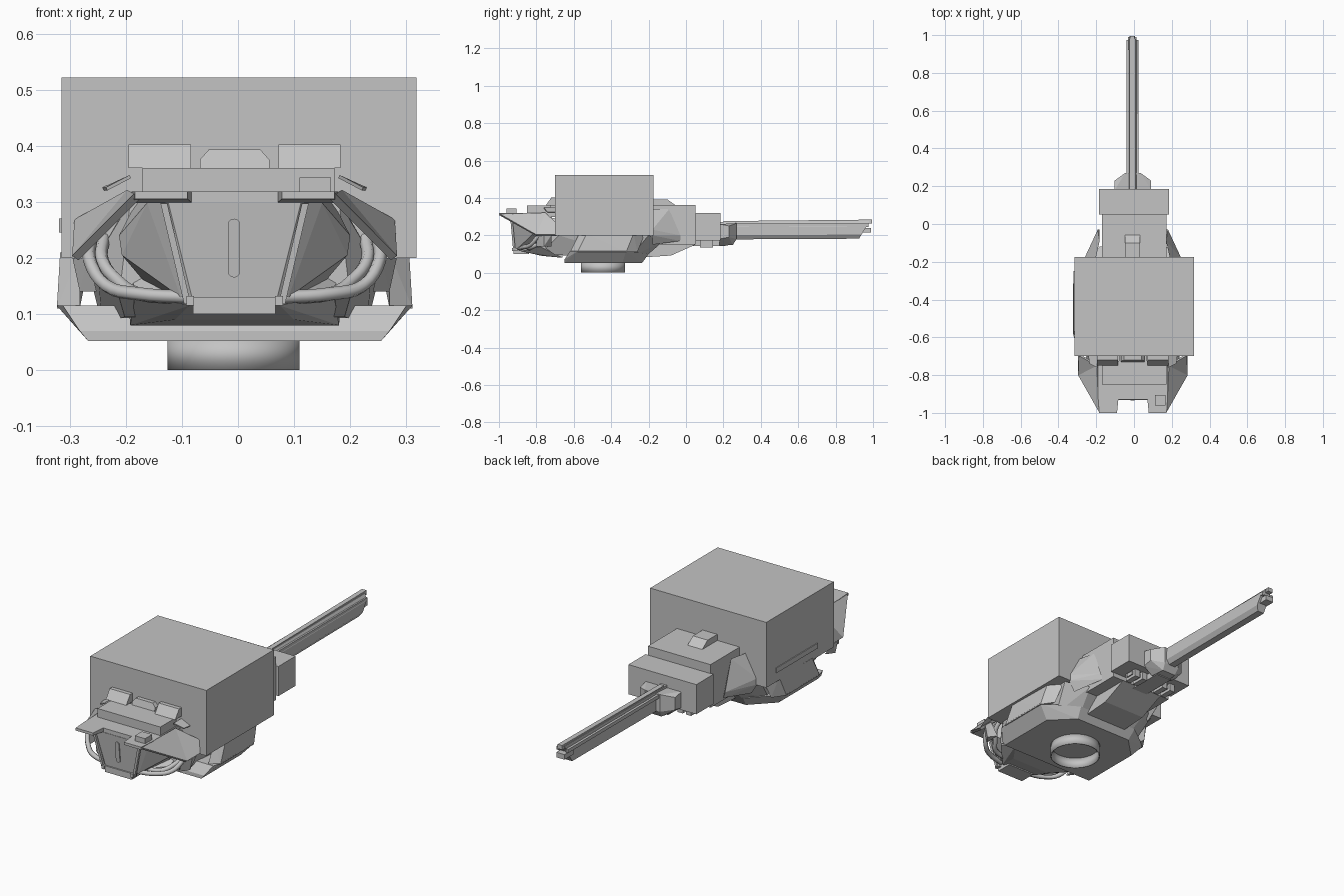
import bpy, bmesh, math
from mathutils import Vector

default_cube = bpy.data.objects.get("Cube")
if default_cube:
    bpy.data.objects.remove(default_cube, do_unlink=True)

CENTRE = -.006  # the turret sits slightly off the casing's centre

# One plain grey for the whole model
grey = bpy.data.materials.new("plain_grey")
grey.use_nodes = True
colour = (.55, .55, .55, 1)
grey.diffuse_color = colour
grey.node_tree.nodes["Principled BSDF"].inputs["Base Color"].default_value = colour


def finish(name, bm):
    """Turn a bmesh into a named grey object."""
    bmesh.ops.recalc_face_normals(bm, faces=bm.faces)
    mesh = bpy.data.meshes.new(name)
    bm.to_mesh(mesh)
    bm.free()
    mesh.materials.append(grey)
    obj = bpy.data.objects.new(name, mesh)
    bpy.context.collection.objects.link(obj)
    return obj


def flip(point):
    return (2 * CENTRE - point[0], point[1], point[2])


def solid(name, points, mirror=False):
    """Convex faceted solid; mirror adds the reflected half."""
    points = list(points)
    if mirror:
        points += [flip(p) for p in points]
    bm = bmesh.new()
    for p in points:
        bm.verts.new(p)
    result = bmesh.ops.convex_hull(bm, input=bm.verts)
    loose = [v for v in bm.verts if not v.link_faces]
    bmesh.ops.delete(bm, geom=loose, context='VERTS')
    bmesh.ops.dissolve_limit(bm, angle_limit=math.radians(1), verts=bm.verts, edges=bm.edges)
    return finish(name, bm)


def pair(name, points):
    """Two separate solids, one on each side."""
    solid("left_" + name, points)
    solid("right_" + name, [flip(p) for p in points])


def corners(xs, ys, zs):
    return [(x, y, z) for x in xs for y in ys for z in zs]


def box(name, xs, ys, zs):
    return solid(name, corners(xs, ys, zs))


def box_pair(name, xs, ys, zs):
    pair(name, corners(xs, ys, zs))


def tube(name, path, radius):
    """Round pipe along a smooth path."""
    curve = bpy.data.curves.new(name, 'CURVE')
    curve.dimensions = '3D'
    curve.bevel_depth = radius
    curve.bevel_resolution = 1
    curve.resolution_u = 4
    curve.use_fill_caps = True
    spline = curve.splines.new('BEZIER')
    spline.bezier_points.add(len(path) - 1)
    for knot, p in zip(spline.bezier_points, path):
        knot.co = p
        knot.handle_left_type = knot.handle_right_type = 'AUTO'
    curve.materials.append(grey)
    obj = bpy.data.objects.new(name, curve)
    bpy.context.collection.objects.link(obj)


def panel(name, points, faces, thickness):
    """Bent armour plate on each side, given real thickness."""
    for side, place in (("left_", tuple), ("right_", flip)):
        bm = bmesh.new()
        verts = [bm.verts.new(place(p)) for p in points]
        for face in faces:
            bm.faces.new([verts[i] for i in face])
        obj = finish(side + name, bm)
        mod = obj.modifiers.new("thickness", 'SOLIDIFY')
        mod.thickness = thickness
        mod.offset = 0


# Large casing over the middle, with a thin plate on one flank
box("main_casing", (-.315, .318), (-.7, -.175), (.2, .522))
box("flank_plate", (-.319, -.315), (-.57, -.25), (.245, .27))

# Open mounting ring underneath
bm = bmesh.new()
bmesh.ops.create_cone(bm, cap_ends=False, segments=48, radius1=.118, radius2=.118, depth=.056)
bmesh.ops.translate(bm, verts=bm.verts, vec=(-.008, -.443, .028))
ring = finish("mounting_ring", bm)
wall = ring.modifiers.new("wall", 'SOLIDIFY')
wall.thickness = .006
bpy.context.view_layer.objects.active = ring
ring.select_set(True)
bpy.ops.object.shade_smooth_by_angle()

# Lower hull: chamfered tray with raised flanks
solid("hull_tray", [(.255, -.65, .052), (.255, -.34, .052), (.15, -.235, .052),
                    (.27, -.65, .07), (.3, -.62, .115), (.311, -.58, .115),
                    (.311, -.32, .115), (.16, -.2, .1)], mirror=True)
pair("hull_flank", [(.311, -.58, .11), (.311, -.32, .11), (.305, -.53, .21), (.3, -.28, .21),
                    (.27, -.62, .11), (.27, -.26, .11), (.27, -.57, .21), (.25, -.22, .21)])
solid("hull_core", [(.19, -.7, .095), (.24, -.68, .2), (.2, -.75, .13), (.18, -.75, .3),
                    (.23, -.3, .08), (.26, -.2, .2), (.17, -.12, .17), (.15, -.2, .1)], mirror=True)
solid("front_belly", [(.075, -.88, .115), (.075, -.88, .135), (.17, -.78, .14),
                      (.18, -.66, .08), (.19, -.66, .2), (.1, -.77, .09)], mirror=True)

# Nose: flat centre face with swept side facets
solid("nose", [(.112, -.932, .298), (.07, -.915, .13), (.15, -.9, .298), (.2, -.82, .24),
               (.195, -.82, .205), (.09, -.9, .13), (.17, -.72, .298), (.14, -.72, .14)], mirror=True)
pair("nose_rib", [(x + d, y - e, z) for x, y, z in ((.114, -.928, .297), (.072, -.912, .118))
                  for d in (0, .012) for e in (0, .012)])
box("nose_hinge", (-.08, .067), (-.922, -.84), (.1, .13))
box_pair("hinge_pin", (.066, .08), (-.93, -.9), (.115, .132))

# Rounded vertical plate on the nose
slot = []
for end, start in ((.259, 0), (.176, math.pi)):
    for step in range(7):
        a = start + step * math.pi / 6
        x, z = -.007 + .011 * math.cos(a), end + .011 * math.sin(a)
        y = -.915 - (z - .13) * .1
        slot += [(x, y - .005, z), (x, y + .003, z)]
solid("nose_slot", slot)

# Roof with two forward horns
box("roof", (-.19, .178), (-.93, -.69), (.298, .318))
pair("roof_horn", [(.078, -1, .318), (.172, -1, .318), (.078, -1, .305), (.172, -1, .305),
                   (.07, -.92, .298), (.178, -.92, .298), (.07, -.92, .318), (.178, -.92, .318)])
box("roof_block", (-.17, .172), (-.85, -.725), (.317, .36))
box("roof_block_rear", (-.08, .07), (-.74, -.69), (.317, .36))
box("roof_sensor", (.11, .166), (-.96, -.905), (.317, .343))
pair("roof_visor", [(x, y, z) for x in (.072, .183)
                    for y, z in ((-.75, .36), (-.72, .402), (-.69, .402), (-.69, .36))])
solid("middle_visor", [(.056, -.73, .36), (.056, -.725, .375), (.04, -.72, .393),
                       (.056, -.69, .36), (.056, -.69, .375), (.04, -.69, .393)], mirror=True)
panel("roof_flap", [(.18, -.76, .345), (.18, -.7, .345), (.228, -.7, .323), (.222, -.74, .323)],
      [(0, 1, 2, 3)], .006)

# Bent cheek plates from horn to casing
panel("cheek", [(.168, -.995, .31), (.278, -.8, .2), (.278, -.695, .2),
                (.274, -.695, .265), (.18, -.75, .317)],
      [(0, 1, 4), (1, 2, 3, 4)], .014)
pair("cheek_bracket", [(.24, -.8, .14), (.27, -.76, .14), (.255, -.8, .2),
                       (.283, -.76, .2), (.24, -.72, .14), (.28, -.72, .2)])

# Paired pipes looping under each cheek
for row in range(2):
    inset, back = row * .022, row * .045
    path = [(.25 - inset, -.74 + back, .235), (.252 - inset, -.79 + back, .195),
            (.222 - inset, -.83 + back, .15 + inset / 3),
            (.165, -.87 + back, .136), (.075, -.89 + back, .13)]
    tube("left_pipe_" + "ab"[row], path, .012)
    tube("right_pipe_" + "ab"[row], [flip(p) for p in path], .012)

# Rear neck, its hump, side wedges and sloping belly
box("rear_neck", (-.17, .172), (-.2, .052), (.15, .362))
solid("neck_hump", [(x, y, z) for x in (-.048, .032)
                    for y, z in ((-.18, .36), (-.18, .392), (-.1, .392), (-.055, .36))])
pair("neck_wedge", [(.17, -.09, .34), (.18, -.03, .2), (.17, -.03, .17),
                    (.25, -.18, .2), (.25, -.18, .23), (.19, -.18, .34), (.22, -.18, .15)])
solid("rear_belly", [(x, y, z) for x in (-.12, .11)
                     for y, z in ((-.26, .08), (-.17, .09), (-.08, .092), (-.02, .14),
                                  (.05, .15), (.05, .2), (-.26, .2))])

# Mantlet with fittings below
box("mantlet", (-.185, .185), (.05, .184), (.172, .318))
box("mantlet_keel", (-.05, .035), (.03, .21), (.142, .18))
box("keel_crossbar", (-.13, .12), (.09, .13), (.148, .166))
for x in (-.115, -.07, .055, .1):
    box("crossbar_clamp", (x - .014, x + .014), (.075, .145), (.134, .174))

# Barrel collar, narrowing forward
solid("barrel_collar", [(.09, .18, .18), (.09, .18, .26), (.09, .23, .19), (.09, .23, .25),
                        (.035, .27, .18), (.035, .27, .265), (.04, .18, .145), (.03, .25, .148)],
      mirror=True)

# Six-sided barrel with a slanted muzzle, top rail and lugs
AXIS = -.009
section = [(-.018, .178), (.018, .178), (.033, .2), (.033, .245), (.016, .272), (-.016, .272)]
barrel = []
for x, z in section:
    barrel += [(AXIS + x, .18, z), (AXIS + x, .925 + (z - .178) * .6, z + .004)]
solid("barrel", barrel)
solid("barrel_rail", [(AXIS + x, y, z + (y - .2) * .01)
                      for x, z in ((-.014, .255), (.014, .255), (.012, .276), (-.012, .276))
                      for y in (.2, .995)])
for side in (-1, 1):
    x = AXIS + side * .026
    box("barrel_side_rail", (x - .006, x + .006), (.25, .975), (.245, .262))
box("muzzle_lug", (AXIS - .022, AXIS + .022), (.92, .99), (.215, .24))
